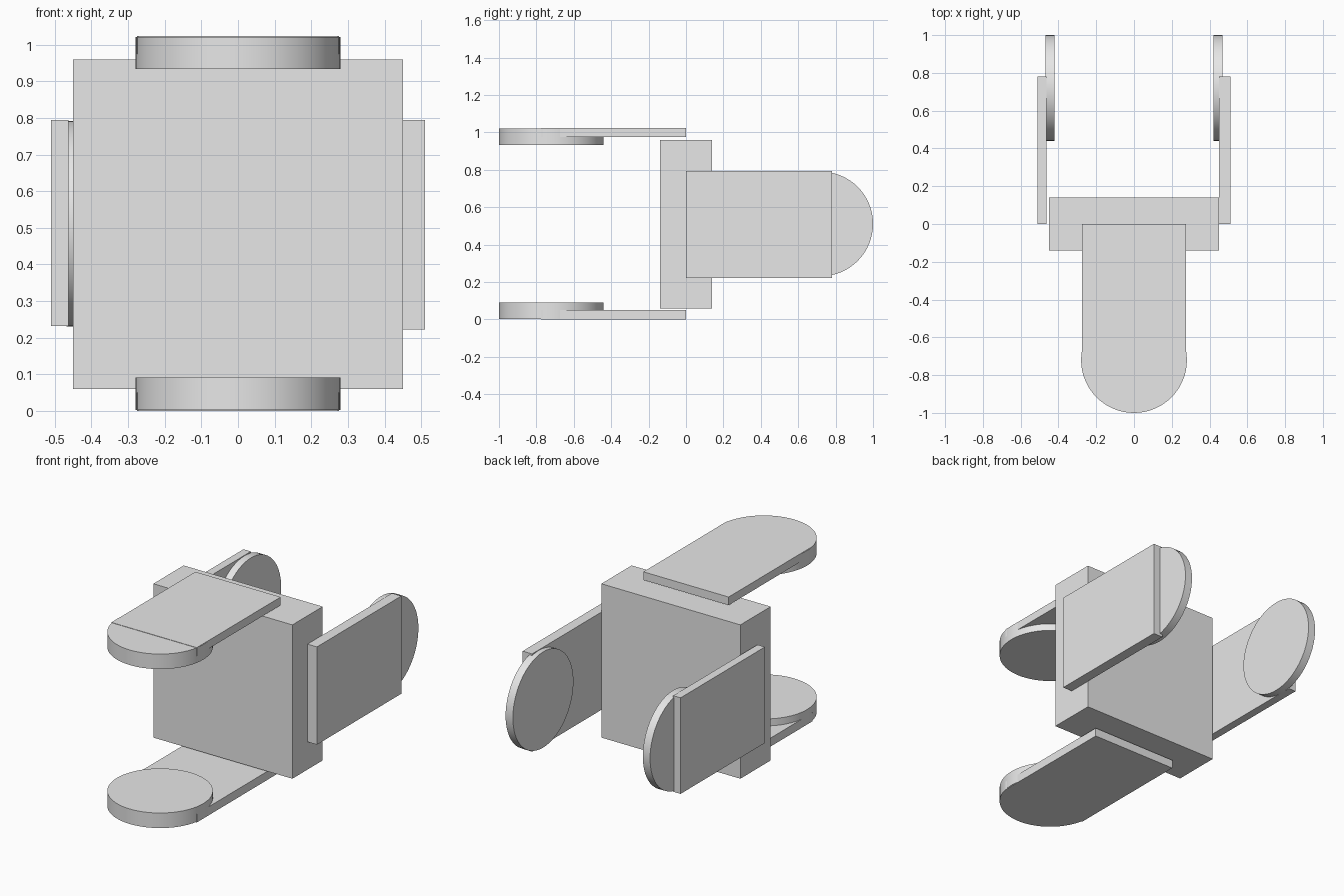
import bpy
import math

cube = bpy.data.objects.get("Cube")
if cube:
    bpy.data.objects.remove(cube, do_unlink=True)

grey = bpy.data.materials.new("light_grey")
grey.use_nodes = True
GREY = (0.8, 0.8, 0.8, 1)
grey.diffuse_color = GREY
grey.node_tree.nodes["Principled BSDF"].inputs["Base Color"].default_value = GREY


def box(name, x, y, z):
    """Box from (min, max) ranges on each axis."""
    bpy.ops.mesh.primitive_cube_add(
        size=1, location=[(r[0] + r[1]) / 2 for r in (x, y, z)])
    ob = bpy.context.object
    ob.name = name
    ob.scale = [r[1] - r[0] for r in (x, y, z)]
    bpy.ops.object.transform_apply(location=False, rotation=False, scale=True)
    ob.data.materials.append(grey)


def disc(name, centre, thickness, rotation=(0, 0, 0)):
    """Rounded tip of an arm."""
    bpy.ops.mesh.primitive_cylinder_add(
        vertices=64, radius=0.28, depth=thickness, location=centre, rotation=rotation)
    ob = bpy.context.object
    ob.name = name
    ob.data.materials.append(grey)
    bpy.ops.object.shade_smooth_by_angle(angle=math.radians(30))


# Central block
box("core_block", (-0.45, 0.45), (-0.14, 0.14), (0.06, 0.96))

# Upper and lower arms reach to the front
for name, plate_z, disc_z in (("upper", (0.975, 1.023), (0.933, 1.021)),
                              ("lower", (0, 0.05), (0.003, 0.091))):
    box(name + "_arm_plate", (-0.276, 0.276), (-0.775, 0), plate_z)
    disc(name + "_arm_disc", (0, -0.72, sum(disc_z) / 2), disc_z[1] - disc_z[0])

# Side arms reach to the back
SIDEWAYS = (0, math.pi / 2, 0)
for name, side, inner, low in (("left", 1, 0.45, 0.222), ("right", -1, 0.463, 0.232)):
    box(name + "_arm_plate", sorted((side * inner, side * 0.511)), (0, 0.78), (low, 0.794))
    disc(name + "_arm_disc", (side * 0.444, 0.72, 0.511), 0.047, SIDEWAYS)
